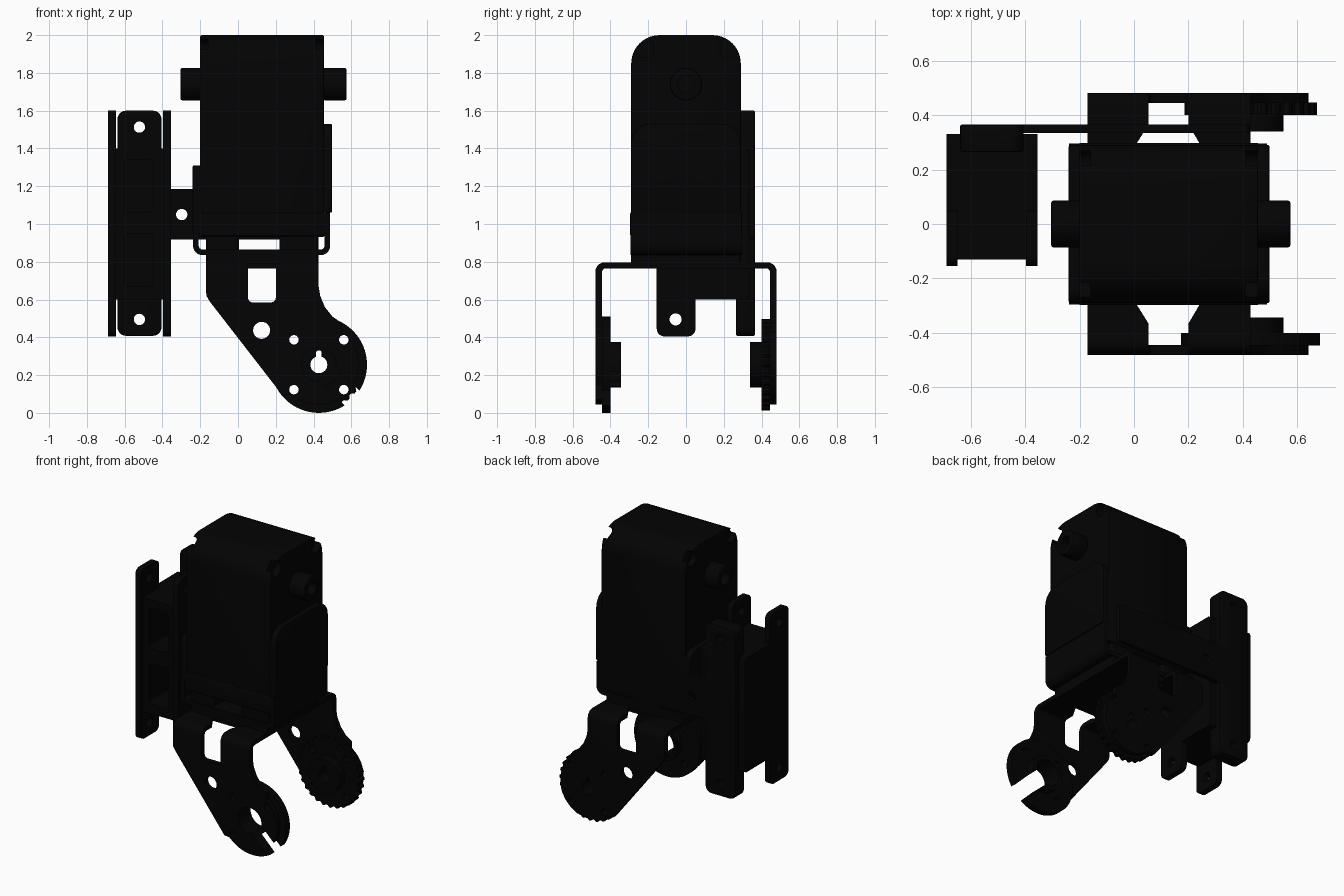
import bpy
import bmesh
from math import sin, cos, pi, radians
from mathutils import Vector

cube = bpy.data.objects.get("Cube")
if cube:
    bpy.data.objects.remove(cube)

black = bpy.data.materials.new("matte_black")
black.use_nodes = True
COL = (0.001, 0.001, 0.001, 1)
black.diffuse_color = COL
black.node_tree.nodes["Principled BSDF"].inputs["Base Color"].default_value = COL

PLACE = {
    "x": lambda u, v, t: (t, u, v),
    "y": lambda u, v, t: (u, t, v),
    "z": lambda u, v, t: (u, v, t),
}


def circle(u, v, r, n=32, start=0, end=2 * pi):
    full = abs(end - start) > 6.28
    m = n if full else n - 1
    return [(u + r * cos(start + (end - start) * i / m),
             v + r * sin(start + (end - start) * i / m)) for i in range(n)]


def fillet(corners, n=6):
    """Round each (u, v, radius) corner of an outline."""
    out = []
    for i, (u, v, r) in enumerate(corners):
        p = Vector((u, v))
        if r == 0:
            out.append((u, v))
            continue
        a = (Vector(corners[i - 1][:2]) - p).normalized()
        b = (Vector(corners[(i + 1) % len(corners)][:2]) - p).normalized()
        half = a.angle(b) / 2
        d = r * cos(half) / sin(half)
        c = p + (a + b).normalized() * (r / sin(half))
        s, e = (p + a * d - c).normalized(), (p + b * d - c).normalized()
        sweep = s.angle(e)
        for k in range(n + 1):
            w = (s * sin(sweep * (1 - k / n)) + e * sin(sweep * k / n)) / sin(sweep)
            out.append(tuple(c + w * r))
    return out


def rect(u0, u1, v0, v1, r=0):
    return fillet([(u0, v0, r), (u1, v0, r), (u1, v1, r), (u0, v1, r)])


def activate(ob):
    bpy.ops.object.select_all(action="DESELECT")
    ob.select_set(True)
    bpy.context.view_layer.objects.active = ob


def prism(name, outline, axis, t0, t1, bevel=0):
    """Extrude an outline along an axis."""
    bm = bmesh.new()
    ends = [[bm.verts.new(PLACE[axis](u, v, t)) for u, v in outline] for t in (t0, t1)]
    n = len(outline)
    bm.faces.new(ends[0])
    bm.faces.new(ends[1])
    for i in range(n):
        j = (i + 1) % n
        bm.faces.new((ends[0][i], ends[0][j], ends[1][j], ends[1][i]))
    bmesh.ops.recalc_face_normals(bm, faces=bm.faces)
    mesh = bpy.data.meshes.new(name)
    bm.to_mesh(mesh)
    bm.free()
    mesh.materials.append(black)
    ob = bpy.data.objects.new(name, mesh)
    bpy.context.collection.objects.link(ob)
    if bevel:
        mod = ob.modifiers.new("edge", "BEVEL")
        mod.width, mod.segments, mod.limit_method = bevel, 2, "ANGLE"
        mod.angle_limit = radians(50)
        activate(ob)
        bpy.ops.object.modifier_apply(modifier="edge")
    return ob


def carve(ob, *cutters, op="DIFFERENCE"):
    """Apply each cutter, given as prism arguments, then remove it."""
    for args in cutters:
        tool = prism("cutter", *args)
        tool.hide_render = True
        mod = ob.modifiers.new("cut", "BOOLEAN")
        mod.operation, mod.object, mod.solver = op, tool, "EXACT"
        activate(ob)
        bpy.ops.object.modifier_apply(modifier="cut")
        bpy.data.objects.remove(tool)
    return ob


# Servo body with a rounded top, screw recesses and a seam
body = prism("servo_body", fillet([(-.29, .93, .02), (.29, .93, .02), (.29, 2, .15), (-.29, 2, .15)], 10),
             "x", -.2, .455, .008)
for y in (-.22, .22):
    carve(body, (circle(y, 1.93, .05, 20), "x", .41, .5), (circle(y, 1.93, .05, 20), "x", -.25, -.16))
prism("servo_lower_case", rect(-.297, .297, .935, 1.06, .012), "x", -.205, .46, .006)

# Output shaft bosses
for name, x0, x1, cut in (("left_boss", .45, .575, (.5, .6)), ("right_boss", -.305, -.19, (-.33, -.24))):
    boss = prism(name, circle(0, 1.74, .086, 40), "x", x0, x1, .01)
    carve(boss, (circle(0, 1.74, .045, 24), "x", *cut))

# Cover plates on the servo sides
prism("left_cover", fillet([(-.29, 1.06, .01), (.29, 1.06, .01), (.29, 1.53, .1), (-.29, 1.53, .1)]),
      "x", .45, .497, .006)
prism("right_cover", fillet([(-.29, .95, .01), (.29, .95, .01), (.29, 1.31, .06), (-.29, 1.31, .06)]),
      "x", -.24, -.195, .006)

# U-shaped cradle under the servo
prism("servo_cradle", fillet([(-.238, 1.0, 0), (-.238, .835, .05), (.488, .835, .05), (.488, 1.06, 0),
                              (.458, 1.06, 0), (.458, .865, .02), (-.208, .865, .02), (-.208, 1.0, 0)]),
      "y", -.295, .295)
prism("cradle_spacer", rect(-.17, .425, -.29, .29, .02), "z", .79, .84)
prism("right_spacer", rect(-.17, .005, -.285, .285, .02), "z", .86, .94)
prism("left_spacer", rect(.22, .425, -.285, .285, .02), "z", .86, .94)

# Forked joint bracket: U profile trimmed to the arm outline
CX, CZ = .428, .255
fork_profile = fillet([(-.48, -.1, 0), (-.48, .797, .05), (.48, .797, .05), (.48, -.1, 0),
                       (.445, -.1, 0), (.445, .765, .02), (-.445, .765, .02), (-.445, -.1, 0)])
fork = prism("joint_fork", fork_profile, "x", -.3, .8)
arm = [(.427, .9), (.427, .67), (.435, .62), (.46, .56), (.5, .51), (.55, .475)]
arm += circle(CX, CZ, .212, 40, radians(55), radians(-130))
arm += [(.23, .1), (-.15, .59), (-.167, .62), (-.17, .65), (-.17, .9)]
carve(fork, (arm, "y", -.6, .6), op="INTERSECT")
carve(fork, (circle(.125, .437, .045), "y", -.6, .6))
for s in (-1, 1):
    carve(fork, (rect(.053, .2, .585, .9, .025), "y", *sorted((s * .37, s * .6))),
          ([(.053, s * .39), (.053, s * .365), (0, s * .28), (.25, s * .28), (.2, s * .365), (.2, s * .39)],
           "z", .74, .82))

# Joint discs: slotted idler in front, toothed horn behind
front_disc = prism("front_idler_disc", circle(CX, CZ, .255, 64), "y", -.446, -.4)
teeth = []
for i in range(112):
    r = .243 if i % 4 < 2 else .23
    a = 2 * pi * i / 112
    teeth.append((CX + r * cos(a), CZ + r * sin(a)))
rear_disc = prism("rear_toothed_horn", teeth, "y", .4, .446)
front_hub = prism("front_hub", circle(CX, CZ, .12, 40), "y", -.401, -.343)
rear_hub = prism("rear_hub", circle(CX, CZ, .12, 40), "y", .34, .401)

k = .5 ** .5
slot = [(CX + k * (a + b), CZ + k * (b - a)) for a, b in
        ((0, -.055), (.4, -.055), (.4, .055), (0, .055))]
for ob in (fork, front_disc, front_hub):
    carve(ob, (circle(CX, CZ, .09, 40), "y", -.6, -.3), (slot, "y", -.6, -.3))
for ob in (fork, rear_disc, rear_hub):
    carve(ob, (circle(CX, CZ, .045, 32), "y", .3, .6),
          (rect(CX - .014, CX + .014, CZ + .02, CZ + .075, .01), "y", .3, .6))
for ob in (fork, front_disc, rear_disc):
    for dx in (-.132, .132):
        for dz in (-.132, .132):
            carve(ob, (circle(CX + dx, CZ + dz, .025, 20), "y", -.6, .6))

# Side bracket: link plate and mounting box
link = prism("link_plate", rect(-.5, .425, .917, 1.185, .02), "y", .334, .365)
carve(link, (circle(-.298, 1.05, .03, 24), "y", .2, .5))

box = prism("mount_box", rect(-.655, -.39, .6, 1.4), "y", -.13, .33)
for z0 in (.67, 1.06):
    carve(box, (rect(-.6, -.45, z0, z0 + .28, .02), "y", -.3, .2))

back = prism("mount_back_plate", rect(-.638, -.405, .408, 1.6, .045), "y", .265, .365, .006)
for z in (.495, 1.513):
    carve(back, (circle(-.522, z, .03, 24), "y", .1, .5))

flange = fillet([(-.155, .405, .04), (.05, .405, .04), (.05, .6, 0), (.33, .6, .02),
                 (.33, 1.4, .02), (.05, 1.4, 0), (.05, 1.6, .04), (-.155, 1.6, .04)])
for name, x0 in (("outer_flange", -.688), ("inner_flange", -.396)):
    side = prism(name, flange, "x", x0, x0 + .041)
    for z in (.495, 1.513):
        carve(side, (circle(-.055, z, .032, 24), "x", x0 - .1, x0 + .1))

# Smooth the rounded surfaces, keep edges crisp
for ob in bpy.context.collection.objects:
    if ob.type == "MESH" and ob.data.materials and ob.data.materials[0] == black:
        activate(ob)
        bpy.ops.object.shade_smooth_by_angle(angle=radians(30))
